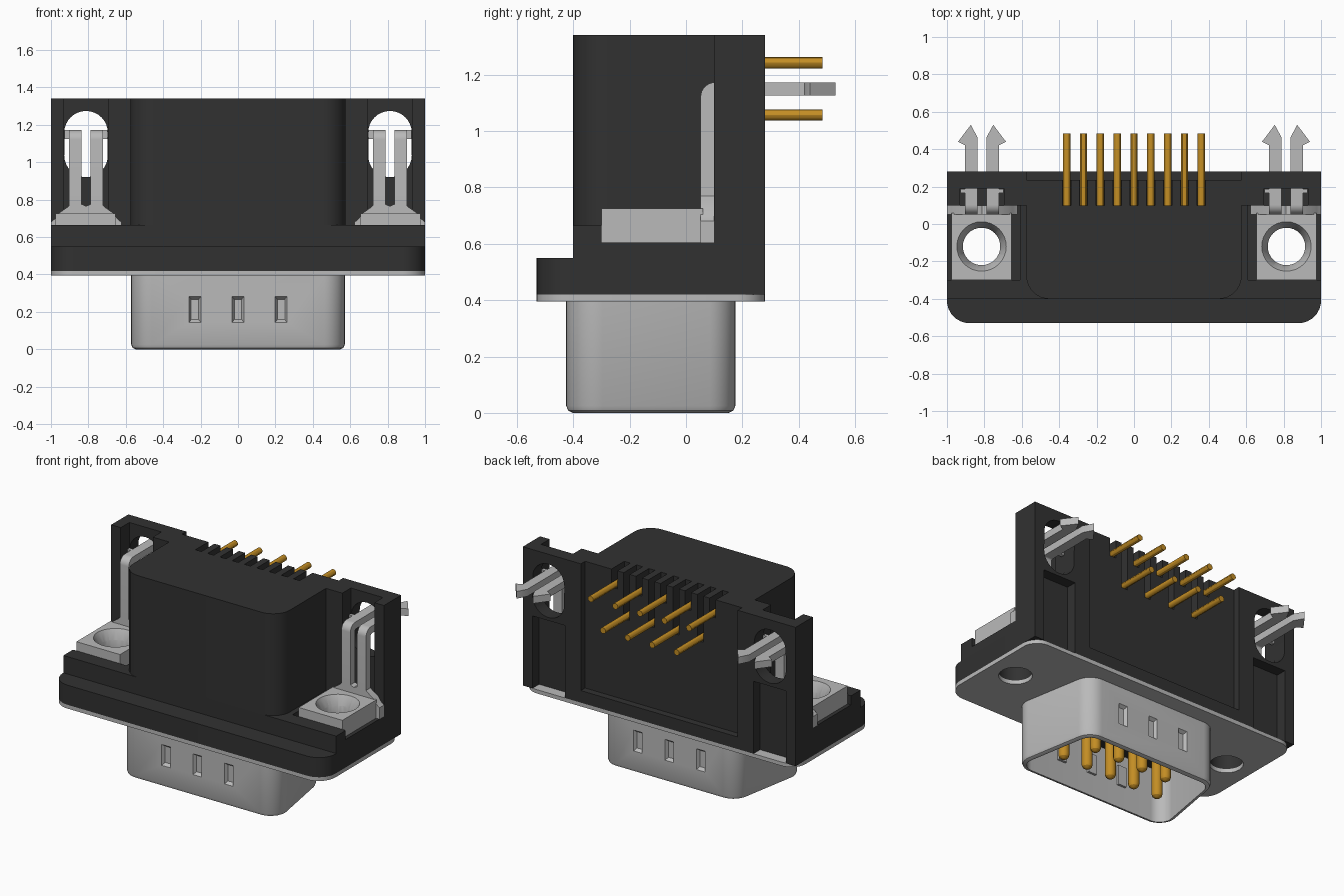
import bpy, bmesh, math
from mathutils import Vector

old = bpy.data.objects.get("Cube")
if old:
    bpy.data.objects.remove(old, do_unlink=True)


def material(name, rgb):
    m = bpy.data.materials.new(name)
    m.use_nodes = True
    m.diffuse_color = (*rgb, 1)
    b = next(n for n in m.node_tree.nodes if n.type == 'BSDF_PRINCIPLED')
    b.inputs["Base Color"].default_value = (*rgb, 1)
    b.inputs["Roughness"].default_value = 0.6
    return m


BLACK = material("black plastic", (0.031, 0.031, 0.031))
GREY = material("grey metal", (0.49, 0.49, 0.49))
GOLD = material("gold contact", (0.55, 0.27, 0.018))
parts = []


def loft(name, rings, mat=None, closed=False):
    """Bridge equal-length rings of points; cap the ends or close the loop."""
    bm = bmesh.new()
    vs = [[bm.verts.new(p) for p in r] for r in rings]
    n = len(vs[0])
    pairs = list(zip(vs, vs[1:])) + ([(vs[-1], vs[0])] if closed else [])
    for a, b in pairs:
        for i in range(n):
            bm.faces.new((a[i], a[(i + 1) % n], b[(i + 1) % n], b[i]))
    if not closed:
        bm.faces.new(vs[0][::-1])
        bm.faces.new(vs[-1])
    bmesh.ops.recalc_face_normals(bm, faces=bm.faces)
    me = bpy.data.meshes.new(name)
    bm.to_mesh(me)
    bm.free()
    ob = bpy.data.objects.new(name, me)
    bpy.context.collection.objects.link(ob)
    if mat:
        me.materials.append(mat)
        parts.append(ob)
    return ob


def prism(name, pts, axis, a, b, mat=None):
    """Extrude a 2D outline along an axis from a to b."""
    place = {'x': lambda u, v, w: (w, u, v),
             'y': lambda u, v, w: (u, w, v),
             'z': lambda u, v, w: (u, v, w)}[axis]
    return loft(name, [[place(u, v, w) for u, v in pts] for w in (a, b)], mat)


def box(name, x, y, z, mat=None):
    pts = [(x[0], y[0]), (x[1], y[0]), (x[1], y[1]), (x[0], y[1])]
    return prism(name, pts, 'z', z[0], z[1], mat)


def circle(cx, cy, r, n=32):
    return [(cx + r * math.cos(2 * math.pi * i / n),
             cy + r * math.sin(2 * math.pi * i / n)) for i in range(n)]


def rounded(corners, n=7):
    """Outline from (x, y, radius) corners, arcs where radius > 0."""
    out = []
    for i, (x, y, r) in enumerate(corners):
        p = Vector((x, y))
        if r <= 0:
            out.append((x, y))
            continue
        a = (Vector(corners[i - 1][:2]) - p).normalized()
        b = (Vector(corners[(i + 1) % len(corners)][:2]) - p).normalized()
        half = a.angle(b) / 2
        c = p + (a + b).normalized() * r / math.sin(half)
        s, e = p + a * r / math.tan(half) - c, p + b * r / math.tan(half) - c
        for k in range(n + 1):
            d = s.lerp(e, k / n).normalized() * r
            out.append((c.x + d.x, c.y + d.y))
    return out


def mirrored(half):
    """Complete a right-half outline across x = 0."""
    return half + [(-x, y, r) for x, y, r in reversed(half)]


def cut(targets, cutters):
    for t in targets:
        for c in cutters:
            m = t.modifiers.new("cut", 'BOOLEAN')
            m.operation, m.solver, m.object = 'DIFFERENCE', 'EXACT', c
            bpy.context.view_layer.objects.active = t
            bpy.ops.object.modifier_apply(modifier=m.name)
    for c in cutters:
        bpy.data.objects.remove(c, do_unlink=True)


# Housing in three stacked layers, plus the metal flange
flange = prism("flange_plate", rounded(mirrored([(1, -.53, .12), (1, .28, .1)])),
               'z', .395, .42, GREY)
base = prism("housing_base", rounded(mirrored([(1, -.53, .12), (1, .28, 0)])),
             'z', .42, .55, BLACK)
step = box("housing_step", (-1, 1), (-.4, .28), (.55, .665), BLACK)
tower = prism("housing_tower", rounded(mirrored([
    (.575, -.4, .12), (.575, .1, 0), (.695, .1, 0), (.695, .19, 0), (.93, .19, 0),
    (.93, .1, 0), (1, .1, 0), (1, .28, 0), (.575, .28, 0), (.575, .235, 0)])),
    'z', .665, 1.34, BLACK)

CX, CY = .815, -.12
# Rear central recess below the tower
cut([base, step], [box("c", (-.575, .575), (.235, .4), (.5, .8))])
for s in (1, -1):
    xs = lambda a, b: (min(a * s, b * s), max(a * s, b * s))
    # Nut pocket, rear notch, latch window and screw hole on each side
    cut([step], [box("c", xs(.61, 1.1), (-.3, .1), (.605, .8))])
    cut([base, step, tower], [box("c", xs(.69, .93), (.21, .4), (.3, .9))])
    w = [(s * x, z) for x, z in circle(.8125, 0, .1165)]
    window = [(x, z + (1.158 if z > 0 else 1.037)) for x, z in w]
    cut([tower], [prism("c", window, 'y', 0, .5)])
    cut([flange, base, step], [prism("c", circle(s * CX, CY, .1), 'z', .2, .8)])

# Rear slots with the right-angle tails, upper and lower rows alternating
for i in range(9):
    x, z = (i - 4) * .09, (1.242, 1.057)[i % 2]
    cut([tower], [box("c", (x - .022, x + .022), (.1, .4), (z - .022, 1.5))])
    prism("solder_tail", circle(x, z, .02, 12), 'y', .1, .485, GOLD)
    # Mating contact with rounded tip
    y = (-.217, -.033)[i % 2]
    loft("contact_pin", [[(u, v, h) for u, v in circle(x, y, r, 16)]
         for h, r in ((.4, .033), (.065, .033), (.05, .028), (.04, .016), (.036, .005))], GOLD)


# Hollow D-shaped shell, wide side at the front
def d_ring(d, z):
    t, k = math.tan(math.radians(10)), 1 / math.cos(math.radians(10))
    wf, wb = .592, .592 - .6 * t
    pts = rounded(mirrored([(wf - t * d - k * d, -.425 + d, .11 - d),
                            (wb + t * d - k * d, .175 - d, .11 - d)]))
    return [(x, y, z) for x, y in pts]


shell = loft("shell", [d_ring(d, z) for d, z in (
    (0, .397), (0, .025), (.007, .008), (.024, 0), (.03, 0), (.03, .397))], GREY, True)
loft("contact_insulator", [d_ring(.029, .36), d_ring(.029, .396)], BLACK)
for face, inward in ((-.425, 1), (.175, -1)):
    for x in (-.23, 0, .23):
        # Tapered dimple outside, matching boss inside
        rings = [[(x + u * a, face + inward * d, .213 + v * b)
                  for u, v in ((-1, -1), (1, -1), (1, 1), (-1, 1))]
                 for a, b, d in ((.034, .072, -.004), (.02, .054, .02))]
        cut([shell], [loft("c", rings)])
        ys = sorted((face + inward * .026, face + inward * .045))
        box("dimple_boss", (x - .03, x + .03), ys, (.148, .278), GREY)

# Latch brackets: threaded nut, shouldered flange, two barbed prongs
nut = box("nut_plate", (CX - .16, CX + .16), (-.3, .06), (.605, .725), GREY)
cut([nut], [prism("c", circle(CX, CY, .1), 'z', .5, .8)])
cut([nut], [loft("c", [[(x, y, z) for x, y in circle(CX, CY, r)]
                       for z, r in ((.66, .098), (.74, .14))])])
shoulder = prism("bracket_shoulder", [(CX - .003 + u, z) for u, z in (
    (-.188, .605), (.188, .605), (.188, .68), (.165, .7), (.15, .725), (.1, .76), (.085, .775),
    (.022, .775), (0, .765), (-.022, .775), (-.085, .775), (-.1, .76), (-.15, .725),
    (-.165, .7), (-.188, .68))], 'y', .052, .1, GREY)
bracket = [nut, shoulder]
for s in (1, -1):
    X = lambda u: .8125 + s * u
    leg = prism("bracket_leg", rounded([(.052, .76, 0), (.1, .76, 0), (.1, 1.125, .012),
                (.42, 1.125, 0), (.42, 1.172, 0), (.052, 1.172, .05)]),
                'x', X(.025), X(.09), GREY)
    barb = prism("prong_barb", [(X(u), y) for u, y in (
        (.025, .42), (.09, .42), (.128, .44), (.06, .53), (.025, .465))],
        'z', 1.125, 1.172, GREY)
    stop = box("prong_stop", sorted((X(.08), X(.115))), (.165, .188), (1.125, 1.172), GREY)
    bracket += [leg, barb, stop]
for ob in bracket:
    ob.modifiers.new("other_side", 'MIRROR')

# Smooth curved surfaces, keep edges crisp
bpy.ops.object.select_all(action='DESELECT')
for ob in parts:
    ob.select_set(True)
bpy.context.view_layer.objects.active = parts[0]
bpy.ops.object.shade_smooth_by_angle(angle=math.radians(30))
